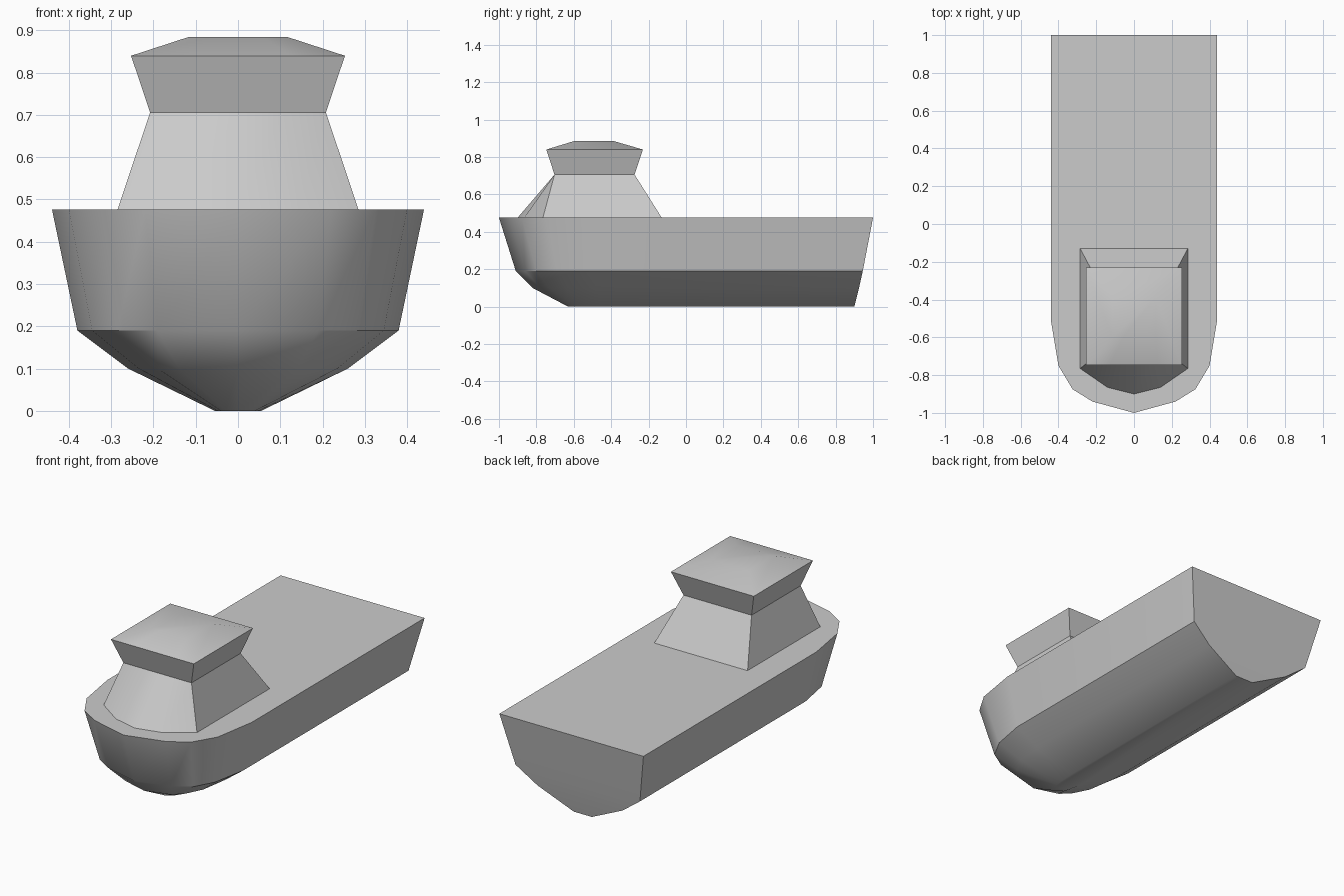
import bpy
import bmesh
import math

default_cube = bpy.data.objects.get("Cube")
if default_cube:
    bpy.data.objects.remove(default_cube, do_unlink=True)

grey = bpy.data.materials.new("plain grey")
grey.use_nodes = True
colour = (0.6, 0.6, 0.6, 1)
grey.diffuse_color = colour
grey.node_tree.nodes["Principled BSDF"].inputs["Base Color"].default_value = colour


def loft(name, levels, bottom=False, top=False):
    """Skin between levels; each is (z, half outline from bow centre to stern corner)."""
    bm = bmesh.new()
    rings = []
    for z, half in levels:
        outline = half + [(-x, y) for x, y in reversed(half[1:])]
        rings.append([bm.verts.new((x, y, z)) for x, y in outline])
    for low, high in zip(rings, rings[1:]):
        for i in range(len(low)):
            j = (i + 1) % len(low)
            bm.faces.new((low[i], low[j], high[j], high[i]))
    if bottom:
        bm.faces.new(rings[0][::-1])
    if top:
        bm.faces.new(rings[-1])
    bmesh.ops.recalc_face_normals(bm, faces=bm.faces)
    mesh = bpy.data.meshes.new(name)
    bm.to_mesh(mesh)
    bm.free()
    mesh.materials.append(grey)
    obj = bpy.data.objects.new(name, mesh)
    bpy.context.collection.objects.link(obj)
    bpy.ops.object.select_all(action='DESELECT')
    obj.select_set(True)
    bpy.context.view_layer.objects.active = obj
    bpy.ops.object.shade_smooth_by_angle(angle=math.radians(30))
    return obj


def box_outline(width, front, back):
    """Half rectangle with its front edge split to match the rounded cabin front."""
    return [(0, front), (width / 2, front), (width, front), (width, back)]


# Hull: keel, bilge, chine and deck outlines
loft("hull", [
    (0, [(0, -0.63), (0.03, -0.61), (0.04, -0.58), (0.048, -0.53), (0.055, -0.45), (0.055, 0.9)]),
    (0.1, [(0, -0.82), (0.14, -0.78), (0.19, -0.73), (0.235, -0.64), (0.26, -0.48), (0.26, 0.925)]),
    (0.19, [(0, -0.91), (0.19, -0.86), (0.285, -0.8), (0.345, -0.69), (0.38, -0.5), (0.38, 0.945)]),
    (0.476, [(0, -1), (0.22, -0.94), (0.325, -0.875), (0.4, -0.75), (0.44, -0.51), (0.44, 1)]),
], bottom=True, top=True)

# Cabin: rounded front at the deck, rectangular above
loft("cabin", [
    (0.476, [(0, -0.9), (0.14, -0.865), (0.285, -0.765), (0.285, -0.13)]),
    (0.706, box_outline(0.208, -0.703, -0.275)),
])

# Wheelhouse: flared walls below a shallow hipped roof
loft("wheelhouse", [
    (0.706, box_outline(0.208, -0.703, -0.275)),
    (0.84, box_outline(0.253, -0.747, -0.23)),
    (0.885, box_outline(0.115, -0.6, -0.385)),
], top=True)
